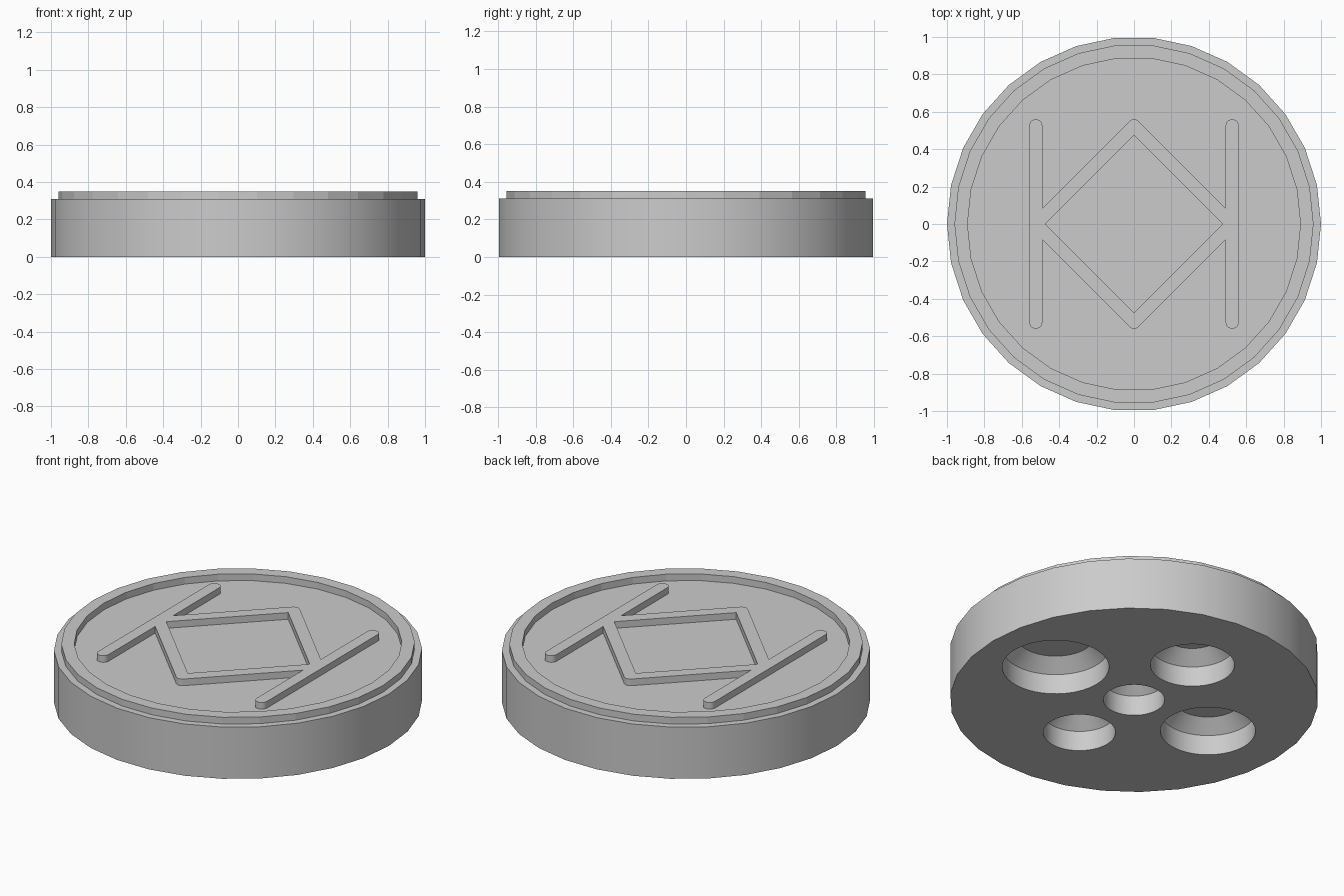
import bpy, bmesh
from math import sin, cos, pi, radians

cube = bpy.data.objects.get("Cube")
if cube:
    bpy.data.objects.remove(cube)

BASE_TOP, TOP = 0.31, 0.35
SIDES = 30

grey = bpy.data.materials.new("plain grey")
grey.use_nodes = True
grey.diffuse_color = (0.6, 0.6, 0.6, 1)
grey.node_tree.nodes["Principled BSDF"].inputs["Base Color"].default_value = grey.diffuse_color


def lathe(name, profile, sides, centre=(0, 0), closed=False):
    """Turn (radius, z) points about a vertical axis; open profiles get end caps."""
    bm = bmesh.new()
    rings = [[bm.verts.new((centre[0] + r * cos(2 * pi * i / sides),
                            centre[1] + r * sin(2 * pi * i / sides), z))
              for i in range(sides)] for r, z in profile]
    pairs = list(zip(rings, rings[1:]))
    if closed:
        pairs.append((rings[-1], rings[0]))
    else:
        bm.faces.new(rings[0])
        bm.faces.new(rings[-1])
    for a, b in pairs:
        for i in range(sides):
            j = (i + 1) % sides
            bm.faces.new((a[i], a[j], b[j], b[i]))
    bmesh.ops.recalc_face_normals(bm, faces=bm.faces)
    mesh = bpy.data.meshes.new(name)
    bm.to_mesh(mesh)
    bm.free()
    mesh.materials.append(grey)
    obj = bpy.data.objects.new(name, mesh)
    bpy.context.collection.objects.link(obj)
    return obj


def select_only(obj):
    bpy.ops.object.select_all(action='DESELECT')
    obj.select_set(True)
    bpy.context.view_layer.objects.active = obj


# Disc body with five chamfered blind holes underneath
body = lathe("disc_body", [(1, 0), (1, BASE_TOP)], SIDES)
GAP = 0.266
holes = [(0.166, None), (0.29, 0), (0.228, 90), (0.258, 180), (0.196, 270)]
for radius, angle in holes:
    reach = 0 if angle is None else GAP + radius
    a = radians(angle or 0)
    cutter = lathe("hole_cutter",
                   [(radius, -0.1), (radius, 0.12), (radius - 0.08, 0.19)],
                   60, (reach * cos(a), reach * sin(a)))
    cutter.hide_render = True
    cut = body.modifiers.new("hole", 'BOOLEAN')
    cut.operation = 'DIFFERENCE'
    cut.solver = 'EXACT'
    cut.object = cutter
    select_only(body)
    bpy.ops.object.modifier_apply(modifier=cut.name)
    bpy.data.objects.remove(cutter)
select_only(body)
bpy.ops.object.shade_smooth_by_angle(angle=radians(30))

# Raised flat-sided rim
lathe("raised_rim", [(0.96, BASE_TOP), (0.96, TOP), (0.89, TOP), (0.89, BASE_TOP)],
      SIDES, closed=True)

# Raised emblem: a diamond frame between two round-ended bars
REACH, HALF = 0.525, 0.035
DIAG = HALF * 2 ** 0.5


def arc(cx, cy, start, end, steps):
    angles = [radians(start + (end - start) * i / steps) for i in range(steps + 1)]
    return [(cx + HALF * cos(t), cy + HALF * sin(t)) for t in angles]


inner_x = REACH - HALF
quarter = arc(0, REACH, 90, 45, 4)
quarter += [(inner_x, REACH + DIAG - inner_x)]
quarter += arc(REACH, REACH, 180, 0, 10)
right = quarter + [(x, -y) for x, y in reversed(quarter)]
outline = right + [(-x, y) for x, y in reversed(right[1:-1])]
tip = REACH - DIAG
window = [(tip, 0), (0, tip), (-tip, 0), (0, -tip)]

curve = bpy.data.curves.new("emblem", 'CURVE')
curve.dimensions = '2D'
curve.fill_mode = 'BOTH'
curve.extrude = (TOP - BASE_TOP) / 2
for loop in (outline, window):
    spline = curve.splines.new('POLY')
    spline.points.add(len(loop) - 1)
    for point, (x, y) in zip(spline.points, loop):
        point.co = (x, y, 0, 1)
    spline.use_cyclic_u = True
curve.materials.append(grey)
emblem = bpy.data.objects.new("raised_emblem", curve)
emblem.location.z = (TOP + BASE_TOP) / 2
bpy.context.collection.objects.link(emblem)
select_only(emblem)
bpy.ops.object.convert(target='MESH')
bpy.ops.object.shade_smooth_by_angle(angle=radians(30))
